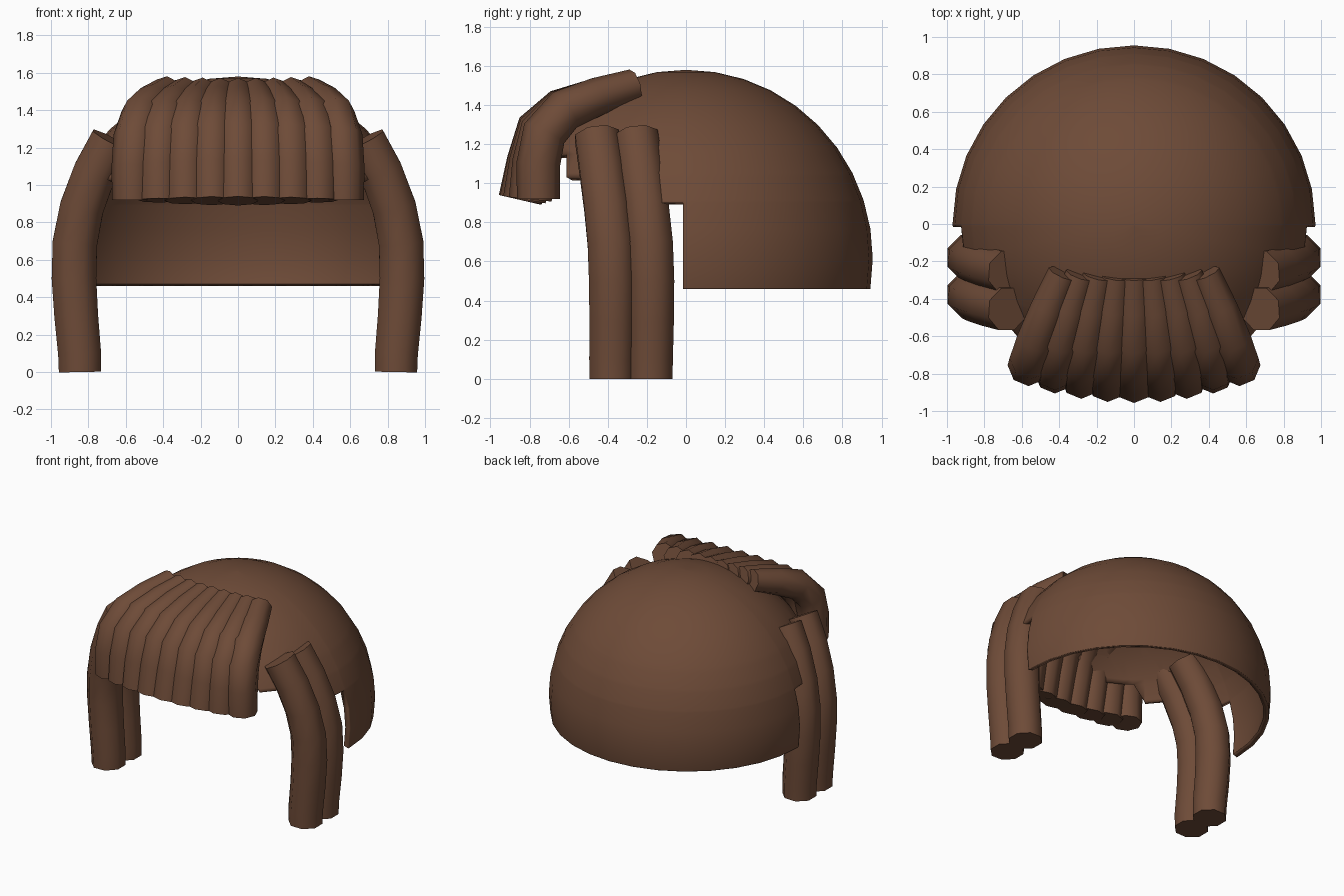
import bpy, bmesh, math
from mathutils import Vector

if "Cube" in bpy.data.objects:
    bpy.data.objects.remove(bpy.data.objects["Cube"])

brown = bpy.data.materials.new("brown_hair")
brown.diffuse_color = (0.155, 0.07, 0.039, 1)
brown.use_nodes = True
brown.node_tree.nodes["Principled BSDF"].inputs["Base Color"].default_value = brown.diffuse_color


def finish(bm, name, angle):
    bmesh.ops.recalc_face_normals(bm, faces=bm.faces)
    me = bpy.data.meshes.new(name)
    bm.to_mesh(me)
    bm.free()
    ob = bpy.data.objects.new(name, me)
    bpy.context.collection.objects.link(ob)
    me.materials.append(brown)
    bpy.ops.object.select_all(action='DESELECT')
    ob.select_set(True)
    bpy.context.view_layer.objects.active = ob
    bpy.ops.object.shade_smooth_by_angle(angle=math.radians(angle))
    return ob


def lock(name, path, radii, axis, turn=0, sides=8):
    """Eight-sided capped strand swept along a path."""
    bm = bmesh.new()
    pts = [Vector(p) for p in path]
    rings = []
    for i, p in enumerate(pts):
        t = (pts[min(i + 1, len(pts) - 1)] - pts[max(i - 1, 0)]).normalized()
        s = Vector(axis)
        s = (s - t * s.dot(t)).normalized()
        u = t.cross(s)
        f = 2 * i / (len(pts) - 1)
        r = (radii[0] + (radii[1] - radii[0]) * f if f < 1
             else radii[1] + (radii[2] - radii[1]) * (f - 1))
        rings.append([bm.verts.new(p + r * (s * math.cos(a) + u * math.sin(a)))
                      for a in (2 * math.pi * (k + turn) / sides
                                for k in range(sides))])
    for a, b in zip(rings, rings[1:]):
        for k in range(sides):
            n = (k + 1) % sides
            bm.faces.new((a[k], a[n], b[n], b[k]))
    bm.faces.new(rings[0])
    bm.faces.new(rings[-1])
    return finish(bm, name, 50)


# Cap: open dome, with the hairline cut in steps towards the front
bm = bmesh.new()
bmesh.ops.create_uvsphere(bm, u_segments=32, v_segments=20, radius=1)
for v in bm.verts:
    v.co = Vector((v.co.x * 0.97, v.co.y * 0.955, v.co.z * 0.965 + 0.615))
for co, no in (((0, 0, 0.46), (0, 0, 1)), ((0, 0, 0.9), (0, 0, 1)),
               ((0, 0, 1.03), (0, 0, 1)), ((0, 0, 1.15), (0, 0, 1)),
               ((0, -0.015, 0), (0, 1, 0)), ((0, -0.42, 0), (0, 1, 0)),
               ((0, -0.61, 0), (0, 1, 0))):
    bmesh.ops.bisect_plane(bm, geom=bm.verts[:] + bm.edges[:] + bm.faces[:],
                           plane_co=co, plane_no=no)


def hairline(y):
    return (0.46 if y > -0.015 else 0.9 if y > -0.42
            else 1.03 if y > -0.61 else 1.15)


gone = [f for f in bm.faces
        if f.calc_center_median().z < hairline(f.calc_center_median().y)]
bmesh.ops.delete(bm, geom=gone, context='FACES')
cap = finish(bm, "hair_cap", 180)
shell = cap.modifiers.new("thickness", 'SOLIDIFY')
shell.thickness = 0.04
shell.offset = -1

# Fringe: nine strands fanning out over the forehead
middle = [(-0.28, 1.49), (-0.46, 1.44), (-0.64, 1.375), (-0.755, 1.275),
          (-0.805, 1.11), (-0.85, 0.915)]
outer = [(-0.265, 1.50), (-0.45, 1.445), (-0.62, 1.375), (-0.725, 1.255),
         (-0.755, 1.10), (-0.755, 0.92)]
spread = [0.67, 0.81, 0.92, 0.98, 1.0, 1.0]
for i in range(-4, 5):
    w = (i / 4) ** 2
    path = [(0.141 * i * s, m[0] + (o[0] - m[0]) * w, m[1] + (o[1] - m[1]) * w)
            for m, o, s in zip(middle, outer, spread)]
    lock("fringe_strand", path, (0.085, 0.115, 0.11), (1, 0, 0))

# Side locks: two hanging strands on each side
side = [(0.675, 1.24), (0.765, 1.07), (0.835, 0.88), (0.872, 0.69),
        (0.877, 0.5), (0.865, 0.3), (0.847, 0.1), (0.845, 0.0)]
drift = [-0.075, -0.05, -0.024, -0.004, 0.003, 0.003, 0, 0]
for sx in (-1, 1):
    for name, y in (("front_side_lock", -0.38), ("back_side_lock", -0.182)):
        path = [(sx * x, y + d, z) for (x, z), d in zip(side, drift)]
        lock(name, path, (0.122, 0.13, 0.122), (0, 1, 0), 0.5)
